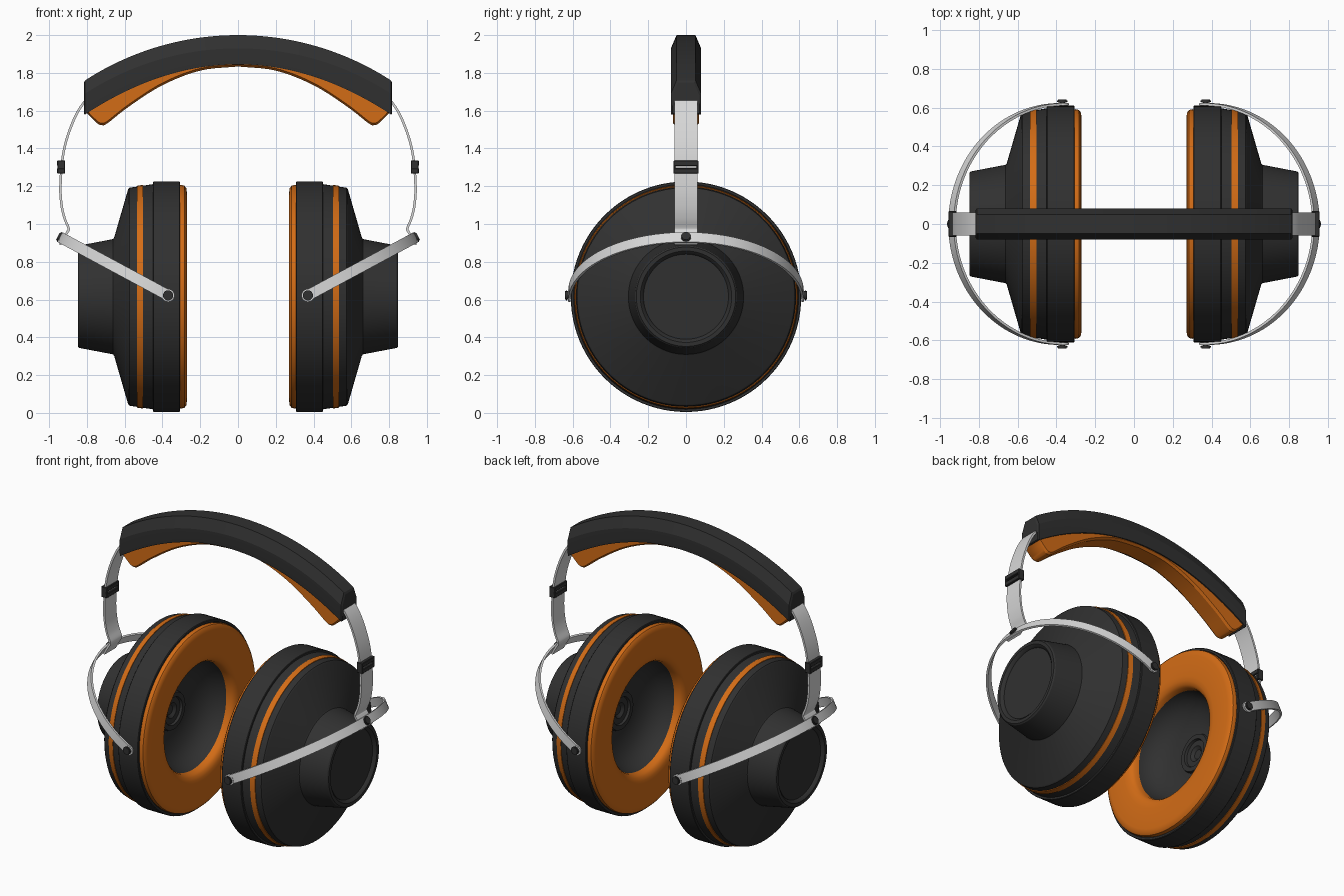
import bpy, bmesh, math
from mathutils import Vector, Matrix

if "Cube" in bpy.data.objects:
    bpy.data.objects.remove(bpy.data.objects["Cube"], do_unlink=True)


def material(name, rgb, rough=0.5):
    m = bpy.data.materials.new(name)
    m.use_nodes = True
    m.diffuse_color = (*rgb, 1)
    bsdf = m.node_tree.nodes["Principled BSDF"]
    bsdf.inputs["Base Color"].default_value = (*rgb, 1)
    bsdf.inputs["Roughness"].default_value = rough
    return m


DARK = material("charcoal", (0.03, 0.03, 0.03))
ORANGE = material("orange leather", (0.65, 0.15, 0.008))
SILVER = material("brushed silver", (0.68, 0.68, 0.68))
CUP_Z = 0.615


def finish(name, bm, mat, angle=30):
    bmesh.ops.recalc_face_normals(bm, faces=bm.faces)
    me = bpy.data.meshes.new(name)
    bm.to_mesh(me)
    bm.free()
    me.materials.append(mat)
    ob = bpy.data.objects.new(name, me)
    bpy.context.collection.objects.link(ob)
    bpy.ops.object.select_all(action="DESELECT")
    ob.select_set(True)
    bpy.context.view_layer.objects.active = ob
    bpy.ops.object.shade_smooth_by_angle(angle=math.radians(angle))
    return ob


def loft(name, rings, mat, cap=True, wrap=False, angle=30):
    """Skin closed rings of points, capping the ends or joining them."""
    bm = bmesh.new()
    vs = [[bm.verts.new(p) for p in r] for r in rings]
    n = len(vs[0])
    pairs = list(zip(vs, vs[1:])) + ([(vs[-1], vs[0])] if wrap else [])
    for a, b in pairs:
        for i in range(n):
            j = (i + 1) % n
            bm.faces.new((a[i], a[j], b[j], b[i]))
    if cap and not wrap:
        bm.faces.new(vs[0])
        bm.faces.new(vs[-1])
    return finish(name, bm, mat, angle)


def lathe(name, profile, s, mat, wrap=False, steps=96):
    """Turn (x, radius) points about the ear cup axis on side s."""
    rings = []
    for x, r in profile:
        rings.append([(s * x, r * math.cos(a), CUP_Z + r * math.sin(a))
                      for a in (2 * math.pi * i / steps for i in range(steps))])
    return loft(name, rings, mat, wrap=wrap)


def box(name, centre, size, mat):
    bm = bmesh.new()
    bmesh.ops.create_cube(bm, size=1, matrix=Matrix.Translation(centre) @ Matrix.Diagonal((*size, 1)))
    bmesh.ops.bevel(bm, geom=bm.edges[:], offset=0.003, segments=1, affect="EDGES")
    return finish(name, bm, mat)


def disc(name, centre, axis, radius, depth, mat, bevel=0.005):
    bm = bmesh.new()
    rot = Vector(axis).to_track_quat("Z", "Y").to_matrix().to_4x4()
    bmesh.ops.create_cone(bm, cap_ends=True, segments=32, radius1=radius, radius2=radius,
                          depth=depth, matrix=Matrix.Translation(centre) @ rot)
    rims = [e for e in bm.edges if any(len(f.verts) > 4 for f in e.link_faces)]
    bmesh.ops.bevel(bm, geom=rims, offset=bevel, segments=2, affect="EDGES")
    return finish(name, bm, mat)


def spline(pts, steps=6):
    """Smooth curve through the given points."""
    p = [Vector(q) for q in pts]
    p = [2 * p[0] - p[1]] + p + [2 * p[-1] - p[-2]]
    out = []
    for a, b, c, d in zip(p, p[1:], p[2:], p[3:]):
        for k in range(steps):
            t = k / steps
            out.append(0.5 * (2 * b + (c - a) * t + (2 * a - 5 * b + 4 * c - d) * t * t
                              + (3 * b - a - 3 * c + d) * t ** 3))
    return out + [p[-2]]


def ribbon(name, path, across, width, thick, mat):
    """Flat band along a path; across is its width direction."""
    across = Vector(across).normalized()
    rings = []
    for i, p in enumerate(path):
        tangent = path[min(i + 1, len(path) - 1)] - path[max(i - 1, 0)]
        n = tangent.cross(across).normalized() * thick / 2
        w = across * width / 2
        rings.append([p + w + n, p - w + n, p - w - n, p + w - n])
    return loft(name, rings, mat)


# Headband: arched shell with chamfered top edges
HALF, SEGS, RADIUS = 0.81, 48, 1.487


def arch(x):
    return 2.0 - RADIUS + math.sqrt(RADIUS ** 2 - x * x)


def underside(x):
    return 1.845 - 0.265 * (abs(x) / HALF) ** 2


def shell_ring(x, inset=0.0):
    top, low = arch(x) - inset, underside(x) + inset
    half = [(0.078 - inset, low), (0.08 - inset, low + 0.02),
            (0.08 - inset, top - 0.07), (0.05 - inset, top)]
    return [(x, y, z) for y, z in half] + [(x, -y, z) for y, z in reversed(half)]


xs = [HALF * (2 * i / SEGS - 1) for i in range(SEGS + 1)]
rings = [shell_ring(-HALF - 0.006, 0.008)] + [shell_ring(x) for x in xs] + [shell_ring(HALF + 0.006, 0.008)]
loft("headband_shell", rings, DARK, angle=20)

# Headband cushion: thin in the middle, thick and rounded at the ends
lower = spline([(0, 1.834), (0.2, 1.812), (0.4, 1.735), (0.58, 1.62), (0.69, 1.534),
                (0.72, 1.523), (0.745, 1.533), (0.805, 1.592)], 5)
lower = [Vector((-p.x, p.y)) for p in reversed(lower[1:])] + lower
cushion = []
for p in lower:
    top = max(underside(p.x) + 0.012, p.y + 0.004)
    edge = min(0.012, (top - p.y) / 2)
    half = [(0.055, p.y), (0.07, p.y + edge), (0.07, top)]
    cushion.append([(p.x, y, z) for y, z in half] + [(p.x, -y, z) for y, z in reversed(half)])
loft("headband_cushion", cushion, ORANGE)

for s, side in ((1, "left"), (-1, "right")):
    # Ear cup: outer housing, rear cone and inner dish in one turned shell
    lathe(side + "_cup_housing", [
        (0.50, 0.03), (0.485, 0.05), (0.485, 0.085), (0.47, 0.09), (0.47, 0.12), (0.485, 0.125),
        (0.485, 0.17), (0.46, 0.25), (0.42, 0.31), (0.36, 0.345), (0.318, 0.352), (0.318, 0.58),
        (0.306, 0.595), (0.306, 0.606), (0.31, 0.61), (0.447, 0.61), (0.45, 0.607), (0.45, 0.596),
        (0.574, 0.577), (0.582, 0.568), (0.656, 0.312), (0.662, 0.305), (0.84, 0.271),
        (0.848, 0.263), (0.848, 0.242), (0.836, 0.228), (0.828, 0.225)], s, DARK)

    # Orange trim stripe around the housing
    lathe(side + "_cup_stripe", [(0.503, 0.57), (0.503, 0.592), (0.536, 0.587), (0.536, 0.57)],
          s, ORANGE, wrap=True)

    # Ear pad: soft ring with rounded rims
    pad = [(0.33, 0.585), (0.30, 0.592), (0.284, 0.588), (0.274, 0.575), (0.27, 0.55),
           (0.27, 0.42), (0.274, 0.39), (0.284, 0.367), (0.30, 0.354), (0.33, 0.348)]
    lathe(side + "_ear_pad", pad, s, ORANGE, wrap=True)

    # Yoke: half-ellipse band tilted up from the cup pivots
    pivot, reach = Vector((0.37 * s, 0, 0.622)), Vector((0.568 * s, 0, 0.306))
    out = reach.normalized()
    path = []
    for i in range(49):
        a = math.pi * (i / 48 - 0.5)
        path.append(pivot + reach * math.cos(a) + Vector((0, 0.617 * math.sin(a), 0)))
    ribbon(side + "_yoke", path, (-out.z, 0, out.x), 0.058, 0.013, SILVER)

    # Pivot eyelets and bolts at front and back
    for d, end in ((-1, "front"), (1, "back")):
        disc(f"{side}_{end}_yoke_eyelet", pivot + Vector((0, d * 0.617, 0)), (0, d, 0), 0.034, 0.013, SILVER, 0.002)
        disc(f"{side}_{end}_pivot_pin", pivot + Vector((0, d * 0.615, 0)), (0, d, 0), 0.015, 0.03, DARK, 0.002)
        disc(f"{side}_{end}_pivot_bolt", pivot + Vector((0, d * 0.633, 0)), (0, d, 0), 0.027, 0.016, DARK)
    disc(side + "_yoke_bolt", pivot + reach + out * 0.006, out, 0.027, 0.022, DARK)

    # Spring strap from the headband down to the inside of the yoke
    strap = spline([(0.77, 0, 1.70), (0.845, 0, 1.60), (0.897, 0, 1.48), (0.927, 0, 1.36),
                    (0.94, 0, 1.2), (0.934, 0, 1.1), (0.918, 0, 1.03), (0.897, 0, 0.978),
                    (0.903, 0, 0.958), (0.921, 0, 0.928), (0.942, 0, 0.89)])
    ribbon(side + "_strap", [Vector((s * p.x, p.y, p.z)) for p in strap], (0, 1, 0), 0.12, 0.013, SILVER)

    # Slider clip: two bars joined at the sides with a slot between
    for z, part in ((1.281, "lower"), (1.322, "upper")):
        box(f"{side}_clip_{part}_bar", (s * 0.936, 0, z), (0.042, 0.132, 0.029), DARK)
    for y, part in ((-0.061, "front"), (0.061, "back")):
        box(f"{side}_clip_{part}_side", (s * 0.936, y, 1.302), (0.04, 0.01, 0.06), DARK)
